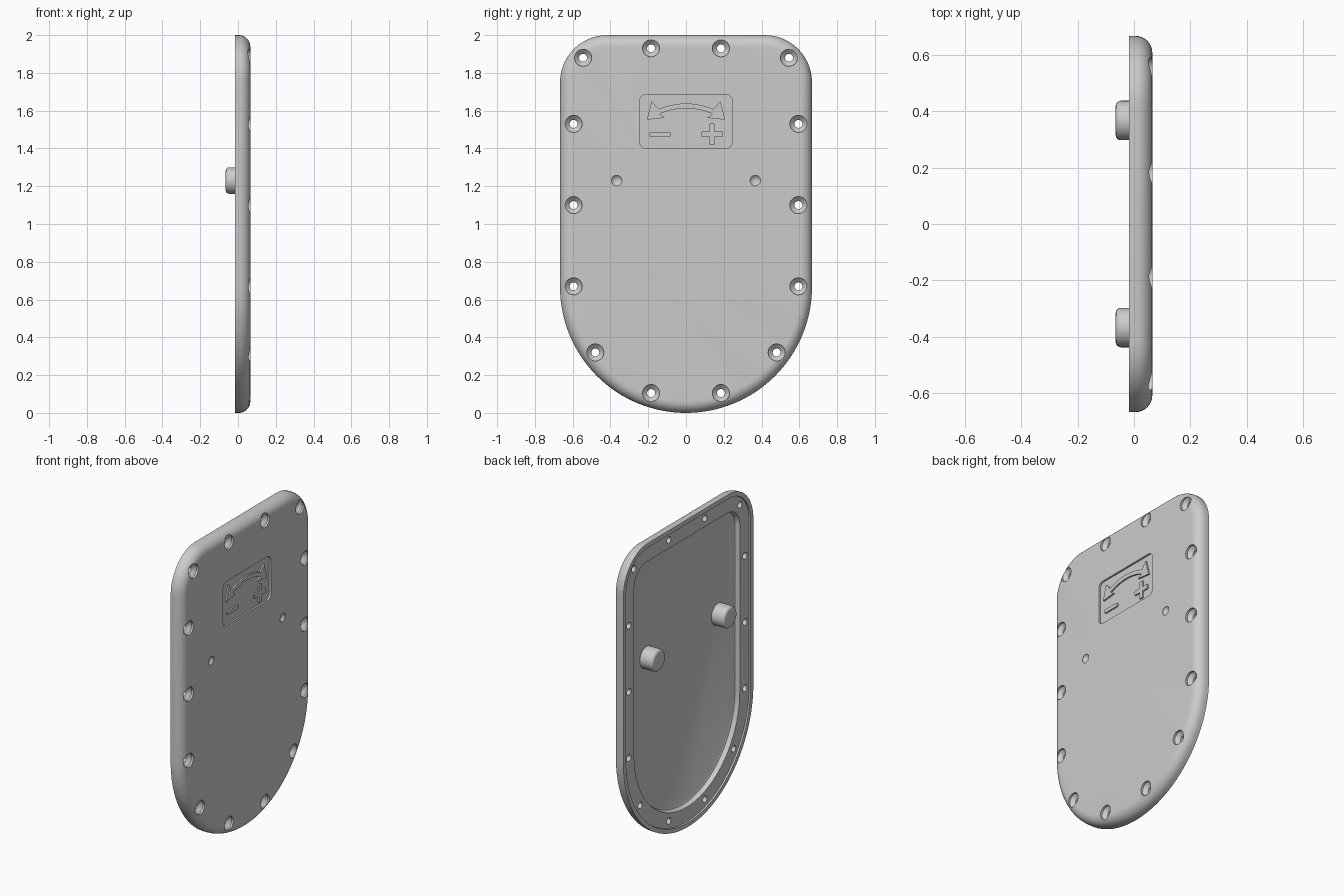
import bpy, bmesh
from math import sin, cos, pi, radians

if "Cube" in bpy.data.objects:
    bpy.data.objects.remove(bpy.data.objects["Cube"])

BACK, FRONT = -0.017, 0.065


def finish(name, bm, angle=35):
    bmesh.ops.recalc_face_normals(bm, faces=bm.faces[:])
    mesh = bpy.data.meshes.new(name)
    bm.to_mesh(mesh)
    bm.free()
    ob = bpy.data.objects.new(name, mesh)
    bpy.context.collection.objects.link(ob)
    bpy.ops.object.select_all(action='DESELECT')
    ob.select_set(True)
    bpy.context.view_layer.objects.active = ob
    bpy.ops.object.shade_smooth_by_angle(angle=radians(angle))
    return ob


def loft(bm, loops):
    """Closed solid through a list of equal-length point loops."""
    rings = [[bm.verts.new(p) for p in loop] for loop in loops]
    n = len(rings[0])
    for a, b in zip(rings, rings[1:]):
        for i in range(n):
            j = (i + 1) % n
            bm.faces.new((a[i], a[j], b[j], b[i]))
    bm.faces.new(rings[0])
    bm.faces.new(rings[-1])


def lathe(bm, y, z, profile, n=28):
    """Turned solid about an x-parallel axis; profile is (radius, x)."""
    loft(bm, [[(x, y + r * cos(2 * pi * i / n), z + r * sin(2 * pi * i / n))
               for i in range(n)] for r, x in profile])


def prism(bm, pts, x0, x1):
    loft(bm, [[(x, y, z) for y, z in pts] for x in (x0, x1)])


def arc(cy, cz, r, a0, a1, n):
    return [(cy + r * cos(radians(a0 + (a1 - a0) * i / n)),
             cz + r * sin(radians(a0 + (a1 - a0) * i / n))) for i in range(n + 1)]


def rounded_rect(cy, cz, hy, hz, r, n=6):
    pts = []
    for k, (sy, sz) in enumerate([(1, 1), (-1, 1), (-1, -1), (1, -1)]):
        pts += arc(cy + sy * (hy - r), cz + sz * (hz - r), r, 90 * k, 90 * k + 90, n)
    return pts


def outline(inset):
    """Shield outline: rounded top corners, semicircular bottom."""
    r = 0.25 - inset
    return (arc(0.417, 1.75, r, 0, 90, 14) + arc(-0.417, 1.75, r, 90, 180, 14)
            + arc(0, 0.667, 0.667 - inset, 180, 360, 64))


# cover shell: recessed back panel, screw flange, rim lip, rounded front edge
section = [(0.145, 0.026), (0.135, 0.021), (0.125, -0.007),
           (0.03, -0.007), (0.028, BACK), (0, BACK)]
for i in range(9):
    a = radians(90 * i / 8)
    section.append((0.06 * (1 - cos(a)), FRONT - 0.06 + 0.06 * sin(a)))
bm = bmesh.new()
loft(bm, [[(x, y, z) for y, z in outline(d)] for d, x in section])
cover = finish("cover_plate", bm)

# cutters: countersunk screw holes, two dimples, icon recess
bm = bmesh.new()
holes = [(0.545, 1.88), (0.185, 1.93), (0.595, 1.53), (0.595, 1.10),
         (0.595, 0.67), (0.48, 0.32), (0.185, 0.105)]
for s in (-1, 1):
    for y, z in holes:
        lathe(bm, s * y, z, [(0.045, 0.09), (0.045, 0.052), (0.021, 0.03), (0.021, -0.05)])
    lathe(bm, s * 0.367, 1.23, [(0.028, 0.09), (0.028, 0.062), (0.02, 0.053), (0.006, 0.048)])
prism(bm, rounded_rect(0, 1.543, 0.245, 0.143, 0.035), 0.053, 0.09)
cutter = finish("cutter", bm)
cutter.hide_render = True

bpy.context.view_layer.objects.active = cover
mod = cover.modifiers.new("cuts", 'BOOLEAN')
mod.operation = 'DIFFERENCE'
mod.solver = 'EXACT'
mod.object = cutter
# keep the cut ahead of any smoothing modifier
bpy.ops.object.modifier_move_to_index(modifier="cuts", index=0)
bpy.ops.object.modifier_apply(modifier="cuts")
bpy.data.objects.remove(cutter)
bpy.ops.object.select_all(action='DESELECT')
cover.select_set(True)
bpy.ops.object.shade_smooth_by_angle(angle=radians(35))

# rear locating pegs with rounded ends
for s, side in ((-1, "right"), (1, "left")):
    bm = bmesh.new()
    end = [(0.052 + 0.018 * sin(radians(a)), -0.047 - 0.018 * cos(radians(a)))
           for a in (0, 22.5, 45, 67.5, 90)]
    lathe(bm, s * 0.367, 1.23, end + [(0.07, 0.035)], 40)
    finish("peg_" + side, bm)

# raised double-headed curved arrow
n, half = 20, 0.145
curve = [-half + 2 * half * i / n for i in range(n + 1)]
top = [(y, 1.638 - 1.4 * y * y) for y in curve]
low = [(y * 0.97, 1.612 - 1.4 * y * y) for y in reversed(curve)]
head_r = [(0.182, 1.65), (0.208, 1.552), (0.112, 1.562)]
head_l = [(-y, z) for y, z in reversed(head_r)]
bm = bmesh.new()
prism(bm, top + head_r + low + head_l, 0.05, 0.063)
finish("curved_arrow", bm, 30)

# raised minus bar and plus cross
bm = bmesh.new()
prism(bm, rounded_rect(-0.138, 1.473, 0.058, 0.012, 0.008, 3), 0.05, 0.063)
finish("minus_mark", bm)
w, l = 0.014, 0.057
cross = [(w, w), (w, l), (-w, l), (-w, w), (-l, w), (-l, -w),
         (-w, -w), (-w, -l), (w, -l), (w, -w), (l, -w), (l, w)]
bm = bmesh.new()
prism(bm, [(0.138 + y, 1.475 + z) for y, z in cross], 0.05, 0.063)
finish("plus_mark", bm)
